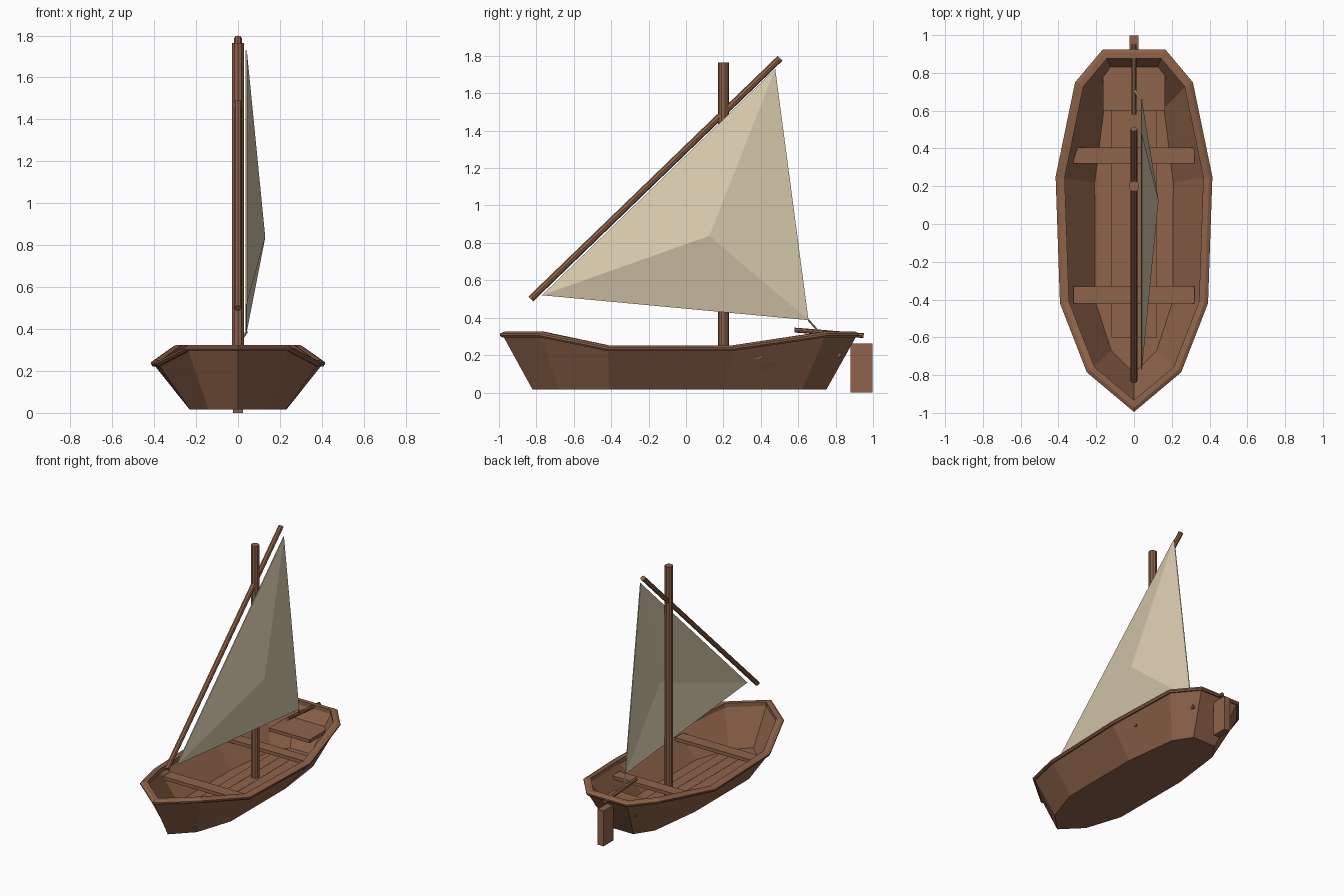
import bpy, bmesh, math
from mathutils import Vector

if "Cube" in bpy.data.objects:
    bpy.data.objects.remove(bpy.data.objects["Cube"])


def material(name, rgb):
    m = bpy.data.materials.new(name)
    m.diffuse_color = (*rgb, 1)
    m.use_nodes = True
    m.node_tree.nodes["Principled BSDF"].inputs["Base Color"].default_value = m.diffuse_color
    return m


WOOD = material("brown_wood", (0.27, 0.125, 0.068))
CANVAS = material("cream_canvas", (0.70, 0.61, 0.43))


def finish(name, bm, mat):
    bmesh.ops.recalc_face_normals(bm, faces=bm.faces)
    me = bpy.data.meshes.new(name)
    bm.to_mesh(me)
    bm.free()
    me.materials.append(mat)
    ob = bpy.data.objects.new(name, me)
    bpy.context.collection.objects.link(ob)
    return ob


def box(name, lo, hi, mat=WOOD):
    lo, hi = Vector(lo), Vector(hi)
    bm = bmesh.new()
    bmesh.ops.create_cube(bm, size=1)
    for v in bm.verts:
        v.co = Vector(a * b for a, b in zip(v.co, hi - lo)) + (lo + hi) / 2
    return finish(name, bm, mat)


def pole(name, a, b, radius, sides=8, mat=WOOD):
    a, b = Vector(a), Vector(b)
    bm = bmesh.new()
    bmesh.ops.create_cone(bm, cap_ends=True, segments=sides, radius1=radius,
                          radius2=radius, depth=(b - a).length)
    bm.transform((b - a).to_track_quat('Z', 'Y').to_matrix().to_4x4())
    bmesh.ops.translate(bm, verts=bm.verts, vec=(a + b) / 2)
    return finish(name, bm, mat)


def mirrored(half):
    """Bow point plus right side, mirrored to a closed outline."""
    return [Vector(p) for p in half] + [Vector((-x, y, z)) for x, y, z in half[:0:-1]]


def inset(ring, d, dz=0.0):
    """Move a counter-clockwise outline inwards by d and vertically by dz."""
    out = []
    for i, p in enumerate(ring):
        e1 = (p - ring[i - 1]).to_2d().normalized()
        e2 = (ring[(i + 1) % len(ring)] - p).to_2d().normalized()
        n1, n2 = Vector((-e1.y, e1.x)), Vector((-e2.y, e2.x))
        m = (n1 + n2) * (d / (1 + n1.dot(n2)))
        out.append(Vector((p.x + m.x, p.y + m.y, p.z + dz)))
    return out


def loft(name, rings, closed=False, caps=False):
    bm = bmesh.new()
    vs = [[bm.verts.new(p) for p in r] for r in rings]
    n = len(rings[0])
    pairs = list(zip(vs, vs[1:])) + ([(vs[-1], vs[0])] if closed else [])
    for a, b in pairs:
        for i in range(n):
            j = (i + 1) % n
            bm.faces.new((a[i], a[j], b[j], b[i]))
    if caps:
        bm.faces.new(vs[0])
        bm.faces.new(vs[-1])
    return finish(name, bm, WOOD)


# Outlines of the gunwale and the flat bottom
rim = mirrored([(0, -0.995, 0.325), (0.25, -0.785, 0.325), (0.392, -0.42, 0.252),
                (0.415, 0.25, 0.252), (0.312, 0.75, 0.325), (0.165, 0.925, 0.325)])
keel = mirrored([(0, -0.82, 0.015), (0.14, -0.68, 0.015), (0.228, -0.41, 0.015),
                 (0.23, 0.22, 0.015), (0.18, 0.62, 0.015), (0.095, 0.75, 0.015)])

# Hull shell with a hollow inside
loft("hull", [keel, inset(rim, 0.012, -0.02), inset(rim, 0.038, -0.02),
              inset(keel, 0.022, 0.025)], caps=True)

# Chamfered rail around the top of the hull
profile = [(0.008, -0.03), (0, -0.02), (0, -0.01), (0.018, 0), (0.048, 0), (0.048, -0.03)]
loft("gunwale", [inset(rim, d, dz) for d, dz in profile], closed=True)

# Floor boards
for i in range(3):
    x = (i - 1) * 0.08
    box(f"floor_board_{i + 1}", (x - 0.039, -0.6, 0.03), (x + 0.039, 0.6, 0.052))

# Benches and stern seat
box("front_bench", (-0.32, -0.42, 0.18), (0.32, -0.33, 0.205))
box("rear_bench", (-0.32, 0.32, 0.18), (0.32, 0.405, 0.205))
box("stern_seat", (-0.165, 0.6, 0.19), (0.165, 0.83, 0.215))

# Mast and slanted yard
pole("mast", (0, 0.2, 0.035), (0, 0.2, 1.765), 0.029, 10)
pole("yard", (0, -0.83, 0.5), (0, 0.503, 1.787), 0.018)

# Steering gear
box("rudder", (-0.024, 0.88, 0), (0.024, 0.997, 0.262))
pole("tiller", (0, 0.58, 0.334), (0, 0.95, 0.304), 0.013)

# Billowed three-sided sail
bm = bmesh.new()
corners = [bm.verts.new(p) for p in
           ((0.042, -0.77, 0.52), (0.042, 0.655, 0.387), (0.042, 0.477, 1.73))]
belly = bm.verts.new((0.13, 0.125, 0.838))
for i in range(3):
    bm.faces.new((corners[i], corners[(i + 1) % 3], belly))
sail = finish("sail", bm, CANVAS)
thick = sail.modifiers.new("thickness", 'SOLIDIFY')
thick.thickness = 0.006

# Line from the sail corner to the tiller
pole("sheet_rope", (0.042, 0.655, 0.387), (0, 0.71, 0.325), 0.006, 6, CANVAS)
